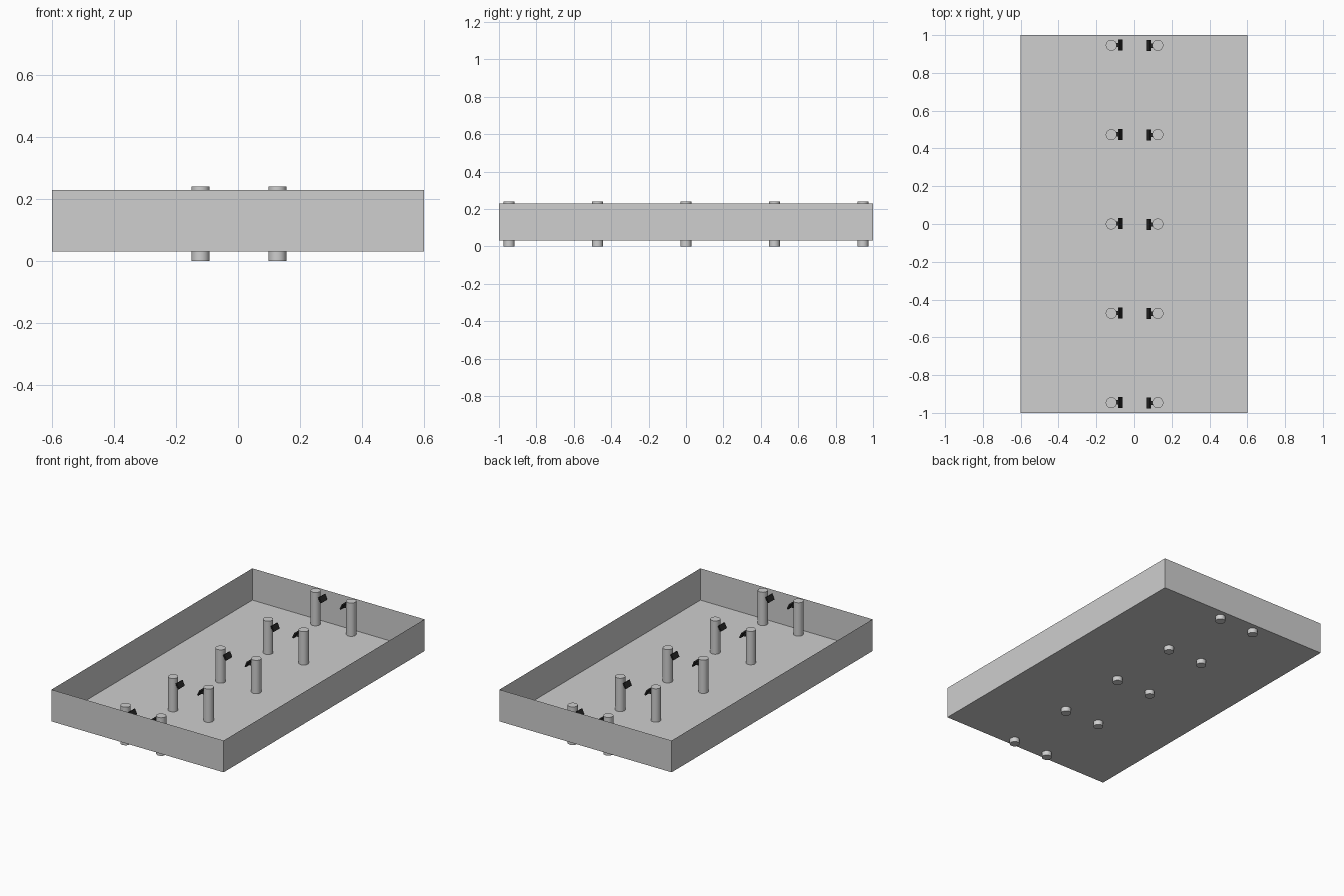
import bpy, bmesh, math
from mathutils import Matrix, Vector

cube = bpy.data.objects.get("Cube")
if cube:
    bpy.data.objects.remove(cube, do_unlink=True)


def material(name, value):
    mat = bpy.data.materials.new(name)
    mat.use_nodes = True
    colour = (value, value, value, 1)
    mat.diffuse_color = colour
    mat.node_tree.nodes["Principled BSDF"].inputs["Base Color"].default_value = colour
    return mat


GREY = material("light grey", 0.62)
BLACK = material("near black", 0.02)


def finish(bm, name, mat):
    mesh = bpy.data.meshes.new(name)
    bm.to_mesh(mesh)
    bm.free()
    mesh.materials.append(mat)
    obj = bpy.data.objects.new(name, mesh)
    bpy.context.collection.objects.link(obj)
    return obj


def add_box(bm, size, matrix):
    scale = Matrix.Diagonal((*size, 1))
    return bmesh.ops.create_cube(bm, size=1, matrix=matrix @ scale)


# Open tray: floor and four sheet walls
BASE, RIM = 0.03, 0.23
bm = bmesh.new()
add_box(bm, (1.2, 2, RIM - BASE), Matrix.Translation((0, 0, (BASE + RIM) / 2)))
lid = [f for f in bm.faces if f.normal.z > 0.9]
bmesh.ops.delete(bm, geom=lid, context='FACES')
finish(bm, "tray", GREY)

# Five gates: each has two posts with tilted panels facing each other
POST_R, POST_H, POST_X, CENTRE_X = 0.029, 0.24, 0.124, 0.003

for row in range(-2, 3):
    for side, label in ((-1, "right"), (1, "left")):
        place = Matrix.Translation((CENTRE_X, row * 0.473, 0))
        if side > 0:
            place = place @ Matrix.Rotation(math.pi, 4, 'Z')
        tag = f"{label}_{row + 3}"

        # Post
        bm = bmesh.new()
        bmesh.ops.create_cone(bm, cap_ends=True, segments=32, radius1=POST_R,
                              radius2=POST_R, depth=POST_H,
                              matrix=place @ Matrix.Translation((-POST_X, 0, POST_H / 2)))
        for f in bm.faces:
            f.smooth = len(f.verts) == 4
        for e in bm.edges:
            e.smooth = e.calc_face_angle(0) < 0.6
        finish(bm, "post_" + tag, GREY)

        # Panel leaning back toward its post, with a short mount behind it
        bm = bmesh.new()
        tilt = Matrix.Rotation(math.radians(-25), 4, 'Y')
        add_box(bm, (0.009, 0.058, 0.036),
                place @ Matrix.Translation((-0.076, 0.002, 0.2)) @ tilt)
        add_box(bm, (0.02, 0.022, 0.014),
                place @ Matrix.Translation((-0.087, 0.002, 0.198)))
        finish(bm, "panel_" + tag, BLACK)
